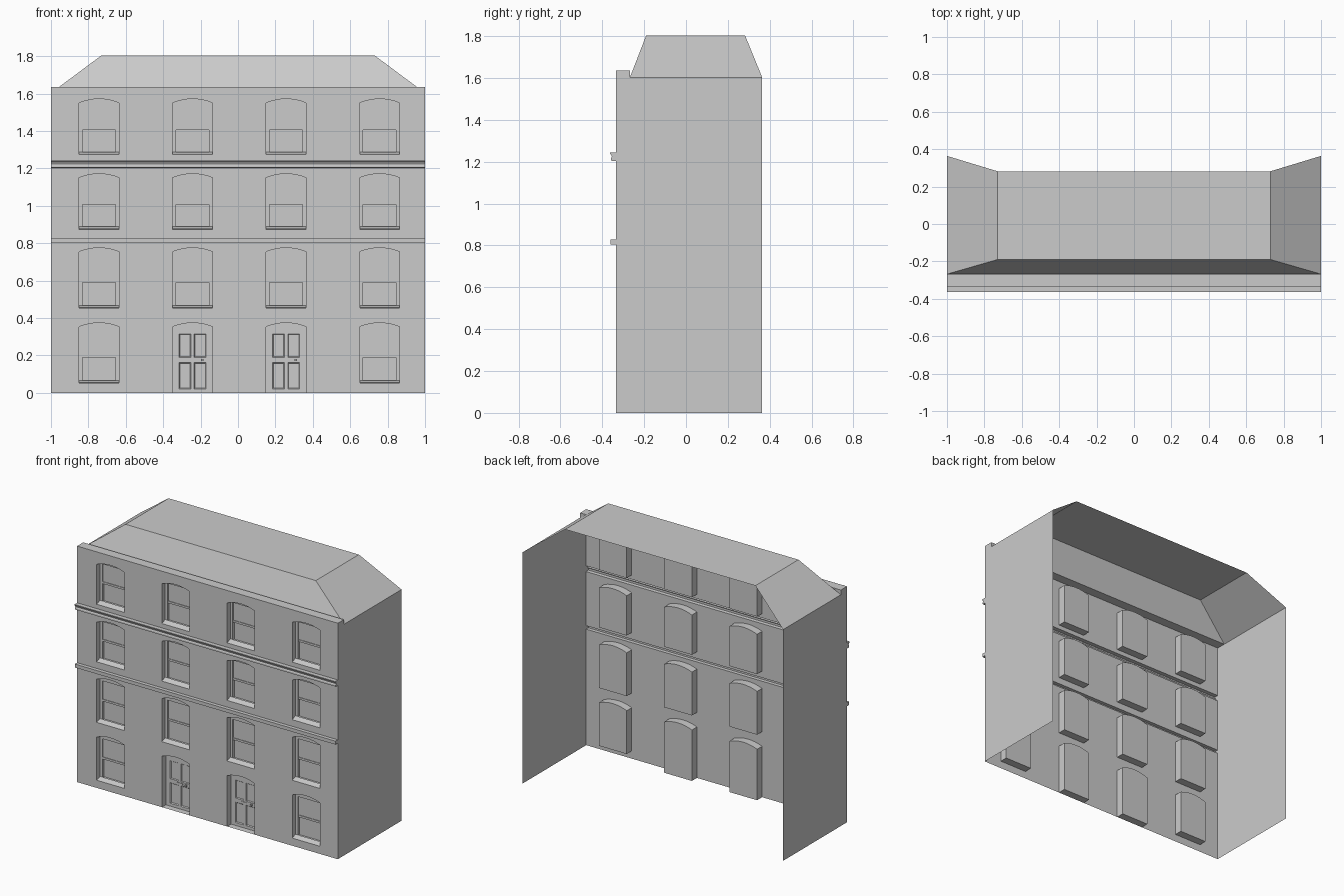
import bpy, bmesh, math

if "Cube" in bpy.data.objects:
    bpy.data.objects.remove(bpy.data.objects["Cube"])

YF, YB = -0.335, 0.364          # facade plane and open back
XC = [-0.743, -0.243, 0.257, 0.757]
HW = 0.106                      # half width of an opening
DEPTH = 0.055


def finish(name, bm):
    me = bpy.data.meshes.new(name)
    bm.normal_update()
    bm.to_mesh(me)
    bm.free()
    ob = bpy.data.objects.new(name, me)
    bpy.context.collection.objects.link(ob)
    return ob


def ring(bm, pts, y):
    return [bm.verts.new((x, y, z)) for x, z in pts]


def skin(bm, a, b):
    n = len(a)
    for i in range(n):
        j = (i + 1) % n
        bm.faces.new((a[i], a[j], b[j], b[i]))


def fill(bm, loops):
    edges = []
    for lp in loops:
        for i in range(len(lp)):
            edges.append(bm.edges.get((lp[i - 1], lp[i])) or bm.edges.new((lp[i - 1], lp[i])))
    res = bmesh.ops.triangle_fill(bm, use_beauty=True, edges=edges, normal=(0, -1, 0))
    for f in res["geom"]:
        if isinstance(f, bmesh.types.BMFace):
            f.normal_update()
            if f.normal.y > 0:
                f.normal_flip()


def box(bm, x0, x1, y0, y1, z0, z1):
    pts = [(x0, z0), (x1, z0), (x1, z1), (x0, z1)]
    a, b = ring(bm, pts, y0), ring(bm, pts, y1)
    bm.faces.new(a)
    bm.faces.new(b[::-1])
    for i in range(4):
        j = (i + 1) % 4
        bm.faces.new((a[j], a[i], b[i], b[j]))


def arch(xc, z0, spring, hw=HW, rise=0.021, n=8):
    # opening outline with a shallow segmental head
    r = (hw * hw + rise * rise) / (2 * rise)
    t = math.asin(hw / r)
    pts = [(xc - hw, z0), (xc + hw, z0)]
    for i in range(n + 1):
        a = t - 2 * t * i / n
        pts.append((xc + r * math.sin(a), spring + rise - r + r * math.cos(a)))
    return pts


def is_door(x, z0):
    return z0 < 0.1 and abs(x) < 0.5


# rows: sill height, spring height, glass bottom, glass top
ROWS = [(0.053, 0.353, 0.062, 0.332), (0.454, 0.754, 0.463, 0.733),
        (0.874, 1.150, 0.884, 1.143), (1.273, 1.550, 1.283, 1.543)]


# facade panels between the string courses, with recessed openings
def facade(name, zlo, zhi, rows):
    bm = bmesh.new()
    outer, holes, backs = [(-1, zlo)], [], []
    for z0, spring, _, _ in rows:
        for x in XC:
            if is_door(x, z0):
                pts = arch(x, 0, spring)
                outer += [pts[0]] + pts[:1:-1] + [pts[1]]
            else:
                holes.append(arch(x, z0, spring))
    outer = [p for i, p in enumerate(outer) if i == 0 or p != outer[i - 1]]
    outer += [(1, zlo), (1, zhi), (-1, zhi)]
    fill(bm, [ring(bm, p, YF) for p in [outer] + holes])
    for z0, spring, _, _ in rows:
        for x in XC:
            pts = arch(x, 0 if is_door(x, z0) else z0, spring)
            a, b = ring(bm, pts, YF), ring(bm, pts, YF + DEPTH)
            skin(bm, a, b)
            bm.faces.new(b)
    bmesh.ops.remove_doubles(bm, verts=bm.verts, dist=0.0002)
    finish(name, bm)


facade("lower_facade", 0, 0.804, ROWS[:2])
facade("middle_facade", 0.828, 1.203, ROWS[2:3])
facade("upper_facade", 1.243, 1.636, ROWS[3:])


# sash windows: frame, raised upper sash, lower sash, sloping sill
def window(name, x, z0, spring, g0, g1):
    bm = bmesh.new()
    gw = HW - 0.018
    rect = [(x - gw, g0), (x + gw, g0), (x + gw, g1), (x - gw, g1)]
    yf = YF + 0.036
    inner = ring(bm, rect, yf)
    fill(bm, [ring(bm, arch(x, z0, spring), yf), inner])
    skin(bm, inner, ring(bm, rect, YF + 0.053))
    zm = (g0 + g1) / 2
    box(bm, x - gw, x + gw, YF + 0.044, YF + 0.054, zm, g1)
    box(bm, x - gw, x + gw, YF + 0.040, YF + 0.054, zm - 0.008, zm + 0.006)
    lo = [bm.verts.new(p) for p in ((x - HW, YF, z0 + 0.001), (x + HW, YF, z0 + 0.001),
                                    (x + HW, yf, g0 + 0.004), (x - HW, yf, g0 + 0.004))]
    bm.faces.new(lo)
    finish(name, bm)


# panelled doors with knob and rail plate
def door(name, x, spring):
    bm = bmesh.new()
    y = YF + 0.043
    outer = ring(bm, arch(x, 0, spring), y)
    loops = [outer]
    for s in (-1, 1):
        for z0, z1 in ((0.02, 0.162), (0.19, 0.315)):
            c, w = x + s * 0.041, 0.032
            pts = [(c - w, z0), (c + w, z0), (c + w, z1), (c - w, z1)]
            a, b = ring(bm, pts, y), None
            b = ring(bm, [(c + (px - c) * 0.85, (z0 + z1) / 2 + (pz - (z0 + z1) / 2) * 0.93)
                          for px, pz in pts], y + 0.006)
            loops.append(a)
            skin(bm, a, b)
            bm.faces.new(b)
    fill(bm, loops)
    box(bm, x - 0.025, x + 0.025, y - 0.003, y, 0.171, 0.181)
    box(bm, x + 0.046, x + 0.058, y - 0.012, y, 0.17, 0.182)
    finish(name, bm)


for r, (z0, spring, g0, g1) in enumerate(ROWS):
    for c, x in enumerate(XC):
        if is_door(x, z0):
            door(f"door_{c}", x, spring)
        else:
            window(f"window_{r}_{c}", x, z0, spring, g0, g1)


# string courses: (y, z) profile run along the facade, open at the back
def course(name, prof):
    bm = bmesh.new()
    l, r = [[bm.verts.new((x, y, z)) for y, z in prof] for x in (-1, 1)]
    for i in range(len(prof) - 1):
        bm.faces.new((l[i], r[i], r[i + 1], l[i + 1]))
    bm.faces.new(l[::-1])
    bm.faces.new(r)
    finish(name, bm)


course("lower_string_course", [(YF, 0.804), (-0.36, 0.804), (-0.36, 0.828), (YF, 0.828)])
course("upper_string_course", [(YF, 1.203), (-0.358, 1.205), (-0.358, 1.216), (-0.354, 1.224),
                               (-0.357, 1.232), (-0.364, 1.238), (-0.364, 1.243), (YF, 1.243)])

# parapet: underside, back, top and ends behind the facade
course("parapet", [(YF + 0.0005, 1.603), (YF + 0.0005, 1.636), (-0.268, 1.636),
                   (-0.268, 1.603), (YF + 0.0005, 1.603)][::-1][:4] + [(YF + 0.0005, 1.6025)])

# side walls
bm = bmesh.new()
for s in (-1, 1):
    q = [bm.verts.new((s, y, z)) for y, z in ((YF, 0), (YB, 0), (YB, 1.603), (YF, 1.603))]
    bm.faces.new(q if s > 0 else q[::-1])
finish("side_walls", bm)

# mansard roof, open at the back
bm = bmesh.new()
e = [bm.verts.new(p) for p in ((-1, YB, 1.603), (-1, -0.268, 1.603), (1, -0.268, 1.603), (1, YB, 1.603))]
t = [bm.verts.new(p) for p in ((-0.73, 0.282, 1.804), (-0.73, -0.19, 1.804),
                               (0.73, -0.19, 1.804), (0.73, 0.282, 1.804))]
for i in range(3):
    bm.faces.new((e[i], e[i + 1], t[i + 1], t[i]))
bm.faces.new(t)
finish("mansard_roof", bm)
